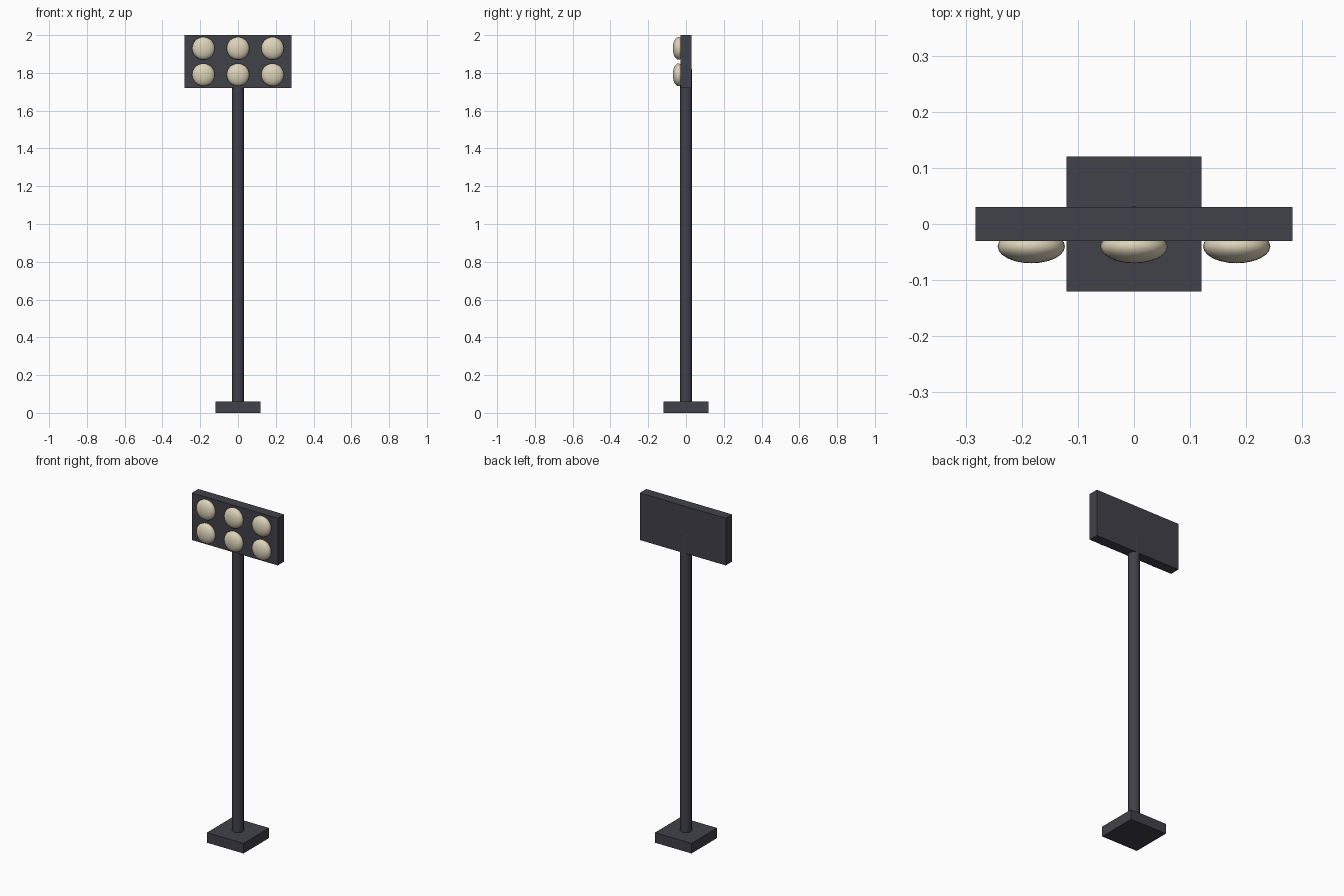
import bpy
from math import radians

if "Cube" in bpy.data.objects:
    bpy.data.objects.remove(bpy.data.objects["Cube"], do_unlink=True)


def make_material(name, rgb):
    mat = bpy.data.materials.new(name)
    mat.use_nodes = True
    mat.diffuse_color = (*rgb, 1)
    mat.node_tree.nodes["Principled BSDF"].inputs["Base Color"].default_value = (*rgb, 1)
    return mat


def finish(name, mat, smooth=False):
    obj = bpy.context.object
    obj.name = name
    obj.data.materials.append(mat)
    bpy.ops.object.transform_apply(location=False, rotation=True, scale=True)
    if smooth:
        bpy.ops.object.shade_smooth_by_angle(angle=radians(40))
    return obj


def box(name, size, z, mat):
    bpy.ops.mesh.primitive_cube_add(size=1, location=(0, 0, z))
    bpy.context.object.scale = size
    return finish(name, mat)


steel = make_material("dark steel", (0.053, 0.053, 0.068))
glass = make_material("warm cream lamp", (0.72, 0.65, 0.48))

# Square foot and lamp panel
box("base_plate", (0.24, 0.24, 0.06), 0.03, steel)
box("lamp_panel", (0.565, 0.06, 0.28), 1.86, steel)

# Pole running from the foot up into the panel
bottom, top = 0.03, 1.82
bpy.ops.mesh.primitive_cylinder_add(vertices=16, radius=0.0315, depth=top - bottom,
                                    location=(0, 0, (top + bottom) / 2))
finish("pole", steel, smooth=True)

# Two rows of three flattened lamps on the front of the panel
for row, z in (("lower", 1.79), ("upper", 1.93)):
    for side, x in (("right", -0.183), ("middle", 0), ("left", 0.183)):
        bpy.ops.mesh.primitive_uv_sphere_add(segments=24, ring_count=14, radius=0.06,
                                             location=(x, -0.04, z))
        bpy.context.object.scale = (1, 0.5, 1)
        finish(f"{row}_{side}_lamp", glass, smooth=True)
